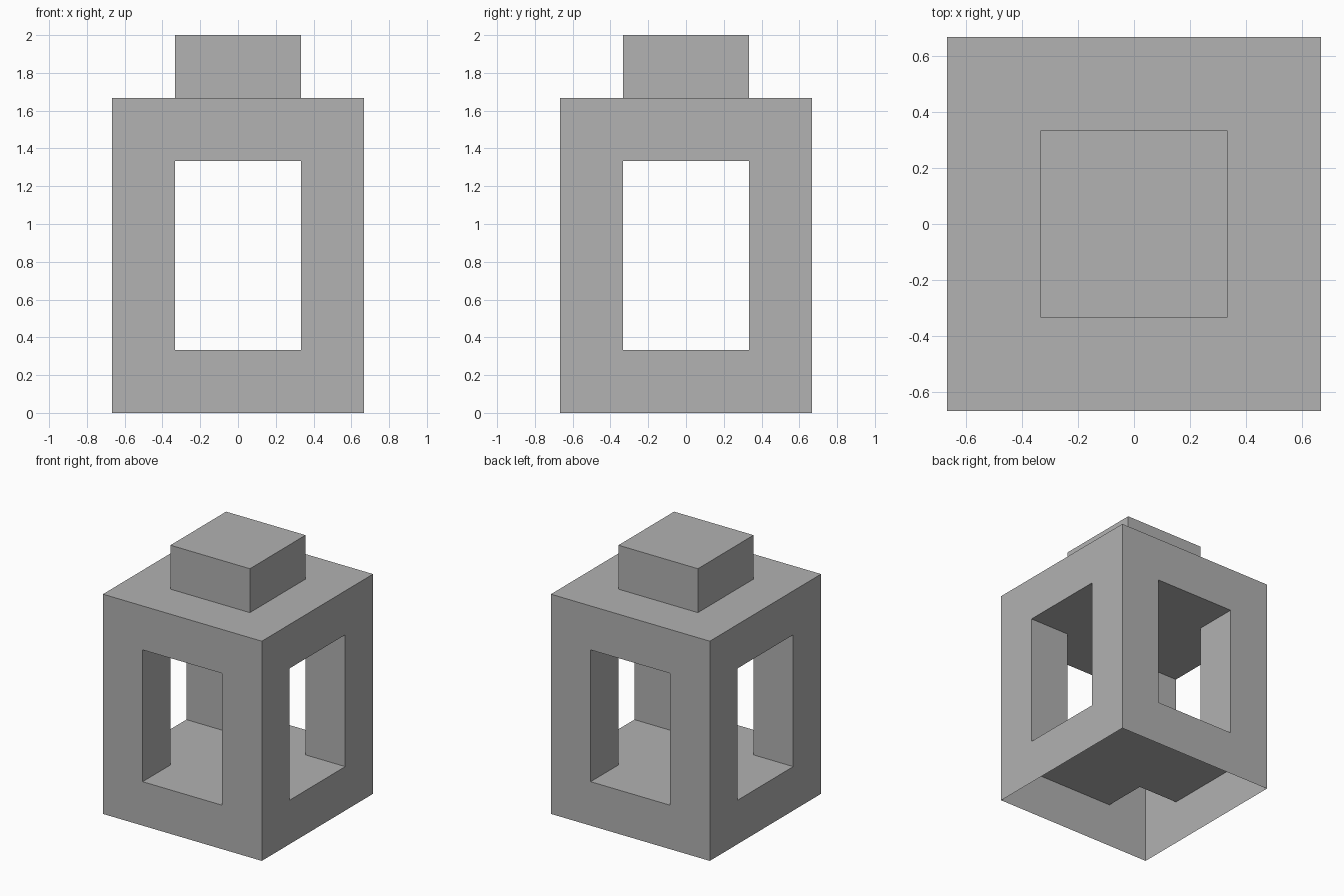
import bpy
import bmesh

cube = bpy.data.objects.get("Cube")
if cube:
    bpy.data.objects.remove(cube, do_unlink=True)

# Plain grey material
grey = bpy.data.materials.new("plain grey")
grey.use_nodes = True
colour = (0.445, 0.445, 0.445, 1)
grey.diffuse_color = colour
grey.node_tree.nodes["Principled BSDF"].inputs["Base Color"].default_value = colour

# Grid planes shared by every part
T = 1 / 3
SIDE = [-2 * T, -T, T, 2 * T]
PLANES = [SIDE, SIDE, [0, T, 4 * T, 5 * T, 2]]
CENTRE, WINDOW_ROW, CAP_ROW = 1, 1, 3


def in_body(x, y, z):
    """Block with crossing window tunnels, leaving four corner posts."""
    inside = 0 <= x <= 2 and 0 <= y <= 2 and 0 <= z < CAP_ROW
    tunnel = z == WINDOW_ROW and CENTRE in (x, y)
    return inside and not tunnel


def in_cap(x, y, z):
    return (x, y, z) == (CENTRE, CENTRE, CAP_ROW)


def build_shell(name, belongs):
    """Skin the outside of the cells of one part, leaving the base open."""
    bm = bmesh.new()
    cells = [(x, y, z) for x in range(3) for y in range(3) for z in range(4)]
    for cell in filter(lambda c: belongs(*c), cells):
        for axis in range(3):
            for step in (0, 1):
                near = list(cell)
                near[axis] += 2 * step - 1
                if near[2] < 0 or in_body(*near) or in_cap(*near):
                    continue
                u, v = (axis + 1) % 3, (axis + 2) % 3
                corners = []
                for du, dv in ((0, 0), (1, 0), (1, 1), (0, 1)):
                    index = list(cell)
                    index[axis] += step
                    index[u] += du
                    index[v] += dv
                    corners.append(bm.verts.new([p[i] for p, i in zip(PLANES, index)]))
                bm.faces.new(corners if step else corners[::-1])
    bmesh.ops.remove_doubles(bm, verts=bm.verts, dist=0.001)
    mesh = bpy.data.meshes.new(name)
    bm.to_mesh(mesh)
    bm.free()
    mesh.materials.append(grey)
    obj = bpy.data.objects.new(name, mesh)
    bpy.context.collection.objects.link(obj)
    return obj


# Hollow-based frame with four windows, and the square cap on top
build_shell("window_frame_body", in_body)
build_shell("top_cap", in_cap)
